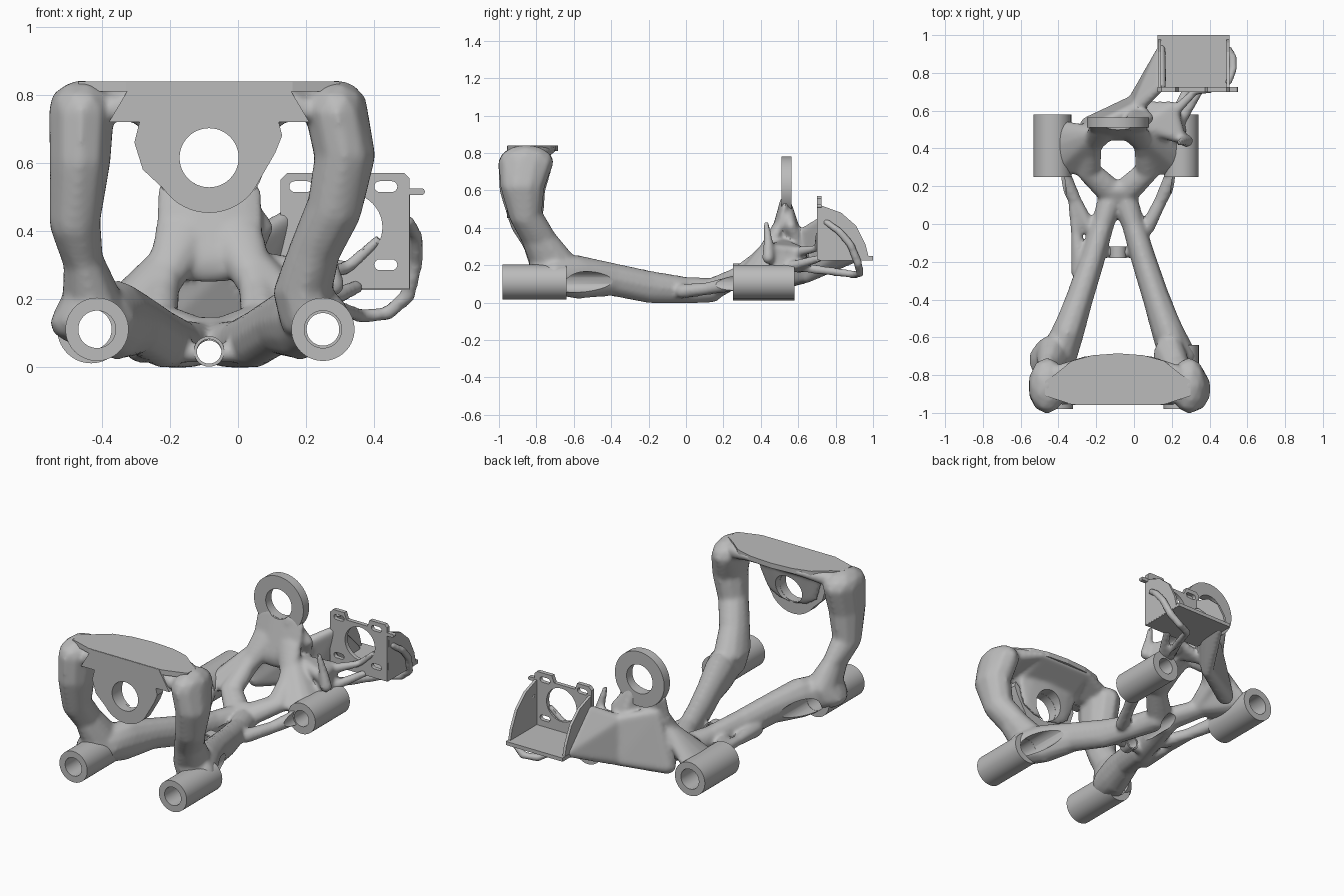
import bpy, bmesh, math
from mathutils import Vector

if "Cube" in bpy.data.objects:
    bpy.data.objects.remove(bpy.data.objects["Cube"])

MID = -0.085            # symmetry line of the frame
AXLE_Z = 0.11           # height of the four sleeves
EYE_Z = 0.615           # height of the two large eyes

grey = bpy.data.materials.new("plain grey")
grey.use_nodes = True
grey.diffuse_color = (0.5, 0.5, 0.5, 1)
grey.node_tree.nodes["Principled BSDF"].inputs["Base Color"].default_value = (0.5, 0.5, 0.5, 1)


def make(name, bm):
    bmesh.ops.recalc_face_normals(bm, faces=bm.faces)
    mesh = bpy.data.meshes.new(name)
    bm.to_mesh(mesh)
    bm.free()
    mesh.materials.append(grey)
    obj = bpy.data.objects.new(name, mesh)
    bpy.context.collection.objects.link(obj)
    return obj


def activate(obj):
    bpy.ops.object.select_all(action='DESELECT')
    obj.select_set(True)
    bpy.context.view_layer.objects.active = obj


def smooth(obj):
    activate(obj)
    bpy.ops.object.shade_smooth_by_angle(angle=math.radians(35))


def prism(name, outlines, a, b, axis="y"):
    """Extrude outlines along an axis; points hold the other two coordinates in order."""
    bm = bmesh.new()
    at = "xyz".index(axis)
    for outline in outlines:
        ends = [[bm.verts.new(p[:at] + (t,) + p[at:]) for p in outline] for t in (a, b)]
        for end in ends:
            bm.faces.new(end)
        n = len(outline)
        for i in range(n):
            j = (i + 1) % n
            bm.faces.new((ends[0][i], ends[0][j], ends[1][j], ends[1][i]))
    return make(name, bm)


def arc(x, z, r, start=0, stop=360, n=48):
    full = stop - start == 360
    angles = [math.radians(start + (stop - start) * i / (n if full else n - 1)) for i in range(n)]
    return [(x + r * math.cos(t), z + r * math.sin(t)) for t in angles]


def slot(x, z, w, h):
    """Rectangle with round ends."""
    reach = (w - h) / 2
    return arc(x + reach, z, h / 2, -90, 90, 9) + arc(x - reach, z, h / 2, 90, 270, 9)


def cut(obj, outlines, a, b):
    cutter = prism("cutter", outlines, a, b)
    cutter.hide_render = True
    mod = obj.modifiers.new("cut", 'BOOLEAN')
    mod.operation, mod.solver, mod.object = 'DIFFERENCE', 'EXACT', cutter
    activate(obj)
    bpy.ops.object.modifier_apply(modifier=mod.name)
    bpy.data.objects.remove(cutter)


def ring(name, x, z, outer, inner, y0, y1, n=56):
    """Hollow sleeve along y."""
    bm = bmesh.new()
    loops = []
    for r, y in ((outer, y0), (outer, y1), (inner, y1), (inner, y0)):
        loops.append([bm.verts.new((px, y, pz)) for px, pz in arc(x, z, r, n=n)])
    for k in range(4):
        p, q = loops[k], loops[(k + 1) % 4]
        for i in range(n):
            j = (i + 1) % n
            bm.faces.new((p[i], p[j], q[j], q[i]))
    smooth(make(name, bm))


# Organic body: hulls around ellipsoids, later fused into one skin
body_bm = bmesh.new()
ball_bm = bmesh.new()
bmesh.ops.create_icosphere(ball_bm, subdivisions=2, radius=1)
BALL = [v.co.copy() for v in ball_bm.verts]
ball_bm.free()


def web(*nodes):
    """Hull over nodes (x, y, z, radius) or (x, y, z, rx, ry, rz)."""
    verts = []
    for node in nodes:
        centre, r = Vector(node[:3]), node[3:] if len(node) == 6 else node[3:] * 3
        verts += [body_bm.verts.new(centre + Vector((p.x * r[0], p.y * r[1], p.z * r[2]))) for p in BALL]
    bmesh.ops.convex_hull(body_bm, input=verts)


def limb(*nodes):
    for a, b in zip(nodes, nodes[1:]):
        web(a, b)


def flip(node):
    return (2 * MID - node[0],) + tuple(node[1:])


# Front uprights, sweeping back into the struts
limb((-.46, -.855, .755, .1, .15, .09), (-.465, -.875, .6, .093, .125, .08), (-.48, -.855, .43, .078, .09, .08),
     (-.455, -.775, .31, .06, .1, .06), (-.43, -.71, .2, .09, .13, .06), (-.44, -.72, .13, .117, .12, .07))
limb((.29, -.855, .75, .095, .15, .095), (.315, -.875, .62, .093, .12, .08), (.285, -.86, .47, .085, .09, .08),
     (.225, -.785, .34, .08, .1, .06), (.19, -.71, .22, .09, .13, .06), (.21, -.71, .14, .09, .12, .07))
# Hood under the crossbar, tapering from its rear edge to the front plate
for side in (tuple, flip):
    web(*map(side, [(-.25, -.715, .818, .02), (-.28, -.93, .74, .025), (-.28, -.93, .81, .025),
                    (-.4, -.79, .79, .045), (-.38, -.92, .755, .03)]))
web(*[s((-.25, -.715, .818, .02)) for s in (tuple, flip)], *[s((-.27, -.92, .72, .03)) for s in (tuple, flip)])
web((MID, -.87, .73, .22, .04, .05), (MID, -.89, .63, .19, .03, .11))

# Parts mirrored about the middle: long struts, saddle sides, sleeve wings
for side in (tuple, flip):
    limb(*map(side, [(-.4, -.7, .14, .1, .08, .1), (-.355, -.58, .137, .09, .08, .118),
                     (-.29, -.4, .125, .072, .08, .09), (-.225, -.2, .084, .067, .07, .088),
                     (-.165, 0, .066, .06, .07, .072), (-.12, .14, .066, .07, .06, .066)]))
    limb(*map(side, [(-.1, .15, .075, .09, .06, .06), (-.24, .28, .14, .065, .06, .05),
                     (-.225, .42, .24, .055, .05, .06), (-.165, .49, .38, .085, .035, .06)]))
    web(*map(side, [(-.38, .41, .14, .06, .14, .05), (-.24, .3, .14, .05, .05, .04), (-.21, .47, .31, .055, .05, .05)]))
    limb(*map(side, [(-.39, .29, .11, .045), (-.31, .12, .075, .035), (-.24, -.02, .06, .04)]))
limb((-.32, .12, .075, .03), (-.305, -.05, .065, .03), (-.285, -.25, .06, .05))

# Saddle plate up to the rear eye, and low cross piece
web((MID, .475, .31, .17, .035, .065), (MID, .53, .52, .16, .03, .06))
web((MID, .18, .1, .11, .05, .05), (MID, .1, .06, .1, .06, .05))
web((-.19, -.15, .04, .03), (.02, -.15, .04, .03))

# Swept sheet out to the mounting box
low, high = (0, .65, .14, .035), (.02, .62, .36, .035)
web((-.24, .52, .12, .05), (-.17, .53, .42, .03), low, high)
web(low, high, (.145, .93, .245, .022), (.14, .8, .26, .03), (.145, .73, .44, .025))
web((-.02, .53, .53, .035), (.075, .56, .41, .03), (.02, .62, .28, .03), (-.05, .5, .33, .03))
web((.05, .52, .3, .04), (.24, .46, .28, .035), (.2, .62, .27, .03), (.03, .62, .22, .03))
web((.23, .5, .17, .05), (.24, .46, .28, .03), (.2, .62, .25, .03))
limb((.28, .44, .24, .035), (.26, .44, .33, .025), (.24, .43, .42, .016))
limb((.22, .6, .27, .03), (.32, .7, .29, .02), (.41, .71, .37, .018))
limb((.25, .55, .19, .03), (.35, .71, .235, .022))
# Looped brace under and beside the box
limb((.22, .58, .19, .03), (.3, .75, .17, .024), (.36, .9, .15, .022), (.44, .93, .155, .022),
     (.5, .92, .21, .024), (.525, .88, .31, .022), (.525, .82, .38, .022), (.5, .75, .43, .02))

# Drop the points left inside the hulls, then fuse and relax the skin
bmesh.ops.delete(body_bm, geom=[v for v in body_bm.verts if not v.link_faces], context='VERTS')
body = make("organic_frame", body_bm)
remesh = body.modifiers.new("fuse", 'REMESH')
remesh.mode, remesh.voxel_size = 'VOXEL', 0.011
relax = body.modifiers.new("relax", 'SMOOTH')
relax.factor, relax.iterations = 0.5, 8
activate(body)
for mod_name in ("fuse", "relax"):
    bpy.ops.object.modifier_apply(modifier=mod_name)
cut(body, [arc(-.415, AXLE_Z, .056), arc(.25, AXLE_Z, .056), arc(MID, EYE_Z, .088), arc(MID, .04, .037)], -1.2, 1.2)
smooth(body)

# Sleeves and eyes
ring("front_right_sleeve", -.415, AXLE_Z, .093, .055, -.98, -.64)
ring("front_left_sleeve", .25, AXLE_Z, .093, .055, -.98, -.64)
ring("rear_right_sleeve", -.432, AXLE_Z, .1, .06, .25, .58)
ring("rear_left_sleeve", .25, AXLE_Z, .092, .048, .25, .58)
ring("rear_eye", MID, EYE_Z, .165, .087, .51, .565)
ring("centre_guide", MID, .045, .045, .036, -.18, -.12)

# Front eye plate hanging from a flat crossbar with a bowed rear edge
plate = prism("front_eye_plate", [[(.14, .838), (-.31, .838), (-.38, .72), (-.29, .72), (-.305, .66), (-.28, .58)]
                                  + arc(MID, EYE_Z, .162, 215, 325) + [(.11, .63), (.13, .68), (.12, .72), (.21, .72)]],
              -.957, -.9)
cut(plate, [arc(MID, EYE_Z, .087)], -1.1, -.8)
smooth(plate)
half = [(MID, -.955), (.16, -.955), (.3, -.91), (.3, -.83), (.24, -.79), (.16, -.725), (.05, -.695), (MID, -.685)]
prism("crossbar", [half + [flip(p) for p in half[-2:0:-1]]], .81, .84, "z")

# Mounting box: slotted face, shelf and side gussets
face = prism("mount_face", [[(.125, .23), (.505, .23), (.505, .555), (.49, .57), (.39, .57), (.375, .53),
                             (.235, .53), (.22, .57), (.145, .57), (.125, .55)]], .7, .725)
cut(face, [arc(.325, .41, .1)] + [slot(x, z, .068, .032) for x in (.185, .435) for z in (.3, .53)], .6, .8)
prism("mount_shelf", [[(.71, .226), (1.0, .226), (1.0, .248), (.71, .248)]], .125, .505, "x")
gusset = [(.71, .23), (.98, .23), (.96, .31), (.91, .41), (.83, .48), (.72, .52)]
for name, x in (("inner_gusset", .127), ("outer_gusset", .49)):
    prism(name, [gusset], x, x + .016, "x")
prism("mount_tab", [slot(.525, .515, .05, .02)], .7, .725)
